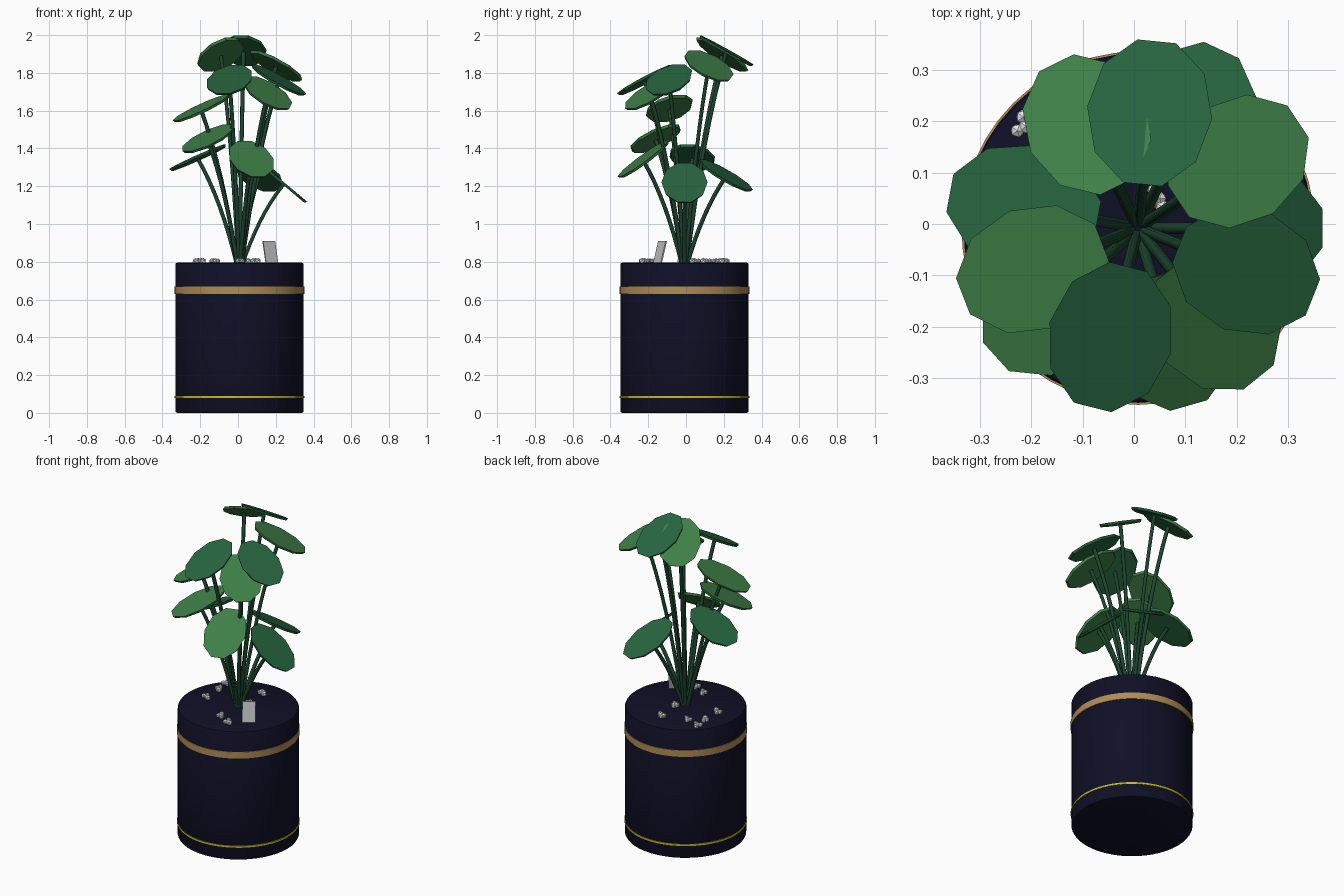
import bpy, bmesh, math, random
from mathutils import Matrix, Vector

cube = bpy.data.objects.get("Cube")
if cube:
    bpy.data.objects.remove(cube, do_unlink=True)
random.seed(4)
CX, CY, R, TOP = 0.008, -0.008, 0.34, 0.795


def material(name, rgb):
    m = bpy.data.materials.new(name)
    m.use_nodes = True
    m.diffuse_color = (*rgb, 1)
    m.node_tree.nodes["Principled BSDF"].inputs["Base Color"].default_value = (*rgb, 1)
    return m


navy = material("navy_glaze", (0.005, 0.005, 0.02))
gold = material("gold_band", (0.43, 0.26, 0.09))
yellow = material("yellow_line", (0.6, 0.5, 0.02))
light_leaf = material("light_green", (0.047, 0.21, 0.062))
deep_leaf = material("deep_green", (0.02, 0.13, 0.05))
stem_green = material("stem_green", (0.012, 0.06, 0.028))
white = material("pebble_white", (0.78, 0.78, 0.78))
grey = material("label_grey", (0.5, 0.5, 0.51))


def add_object(name, bm, mat, smooth=False):
    mesh = bpy.data.meshes.new(name)
    bmesh.ops.recalc_face_normals(bm, faces=bm.faces)
    bm.to_mesh(mesh)
    bm.free()
    mesh.materials.append(mat)
    obj = bpy.data.objects.new(name, mesh)
    bpy.context.collection.objects.link(obj)
    if smooth:
        bpy.ops.object.select_all(action="DESELECT")
        obj.select_set(True)
        bpy.context.view_layer.objects.active = obj
        bpy.ops.object.shade_smooth_by_angle(angle=math.radians(35))
    return obj


def lathe(name, profile, mat, closed=False):
    """Spin a (radius, height) profile around the pot axis."""
    bm = bmesh.new()
    verts = [bm.verts.new((CX + r, CY, z)) for r, z in profile]
    pairs = list(zip(verts, verts[1:]))
    if closed:
        pairs.append((verts[-1], verts[0]))
    edges = [bm.edges.new(p) for p in pairs]
    bmesh.ops.spin(bm, geom=verts + edges, cent=(CX, CY, 0), axis=(0, 0, 1),
                   angle=math.tau, steps=48)
    bmesh.ops.remove_doubles(bm, verts=bm.verts, dist=1e-5)
    return add_object(name, bm, mat, smooth=True)


# Pot with softened rims
b = 0.01
lathe("pot", [(0, 0), (R - b, 0), (R - b / 3, b / 3), (R, b), (R, TOP - b),
              (R - b / 3, TOP - b / 3), (R - b, TOP), (0, TOP)], navy)


# Raised decorative rings
def ring(name, low, high, depth, mat):
    lathe(name, [(R - 0.01, low), (R + depth, low), (R + depth, high), (R - 0.01, high)],
          mat, closed=True)


ring("wide_gold_ring", 0.63, 0.67, 0.004, gold)
ring("thin_yellow_ring", 0.079, 0.09, 0.004, yellow)


# Leaves: thin ten-sided ovals sloping away from the plant centre
def leaf(name, centre, tilt, mat):
    az = math.atan2(centre.y - CY, centre.x - CX)
    bm = bmesh.new()
    bmesh.ops.create_cone(bm, cap_ends=True, segments=10, radius1=0.95, radius2=1, depth=1)
    bm.transform(Matrix.Translation(centre) @ Matrix.Rotation(az, 4, "Z")
                 @ Matrix.Rotation(math.radians(tilt), 4, "Y")
                 @ Matrix.Diagonal((0.168, 0.122, 0.014, 1)))
    add_object(name, bm, mat)


# Stems: thin tubes curving outward from a tight base
def stem(name, centre):
    out = Vector((centre.x - CX, centre.y - CY, 0))
    start = Vector((CX, CY, TOP - 0.02)) + out.normalized() * 0.012
    bend = start + out * 0.38 + Vector((0, 0, (centre.z - start.z) * 0.62))
    curve = bpy.data.curves.new(name, "CURVE")
    curve.dimensions = "3D"
    curve.bevel_depth = 0.011
    curve.bevel_resolution = 1
    curve.use_fill_caps = True
    line = curve.splines.new("POLY")
    steps = 8
    line.points.add(steps)
    for i, point in enumerate(line.points):
        t = i / steps
        p = start * (1 - t) ** 2 + bend * 2 * t * (1 - t) + centre * t ** 2
        point.co = (*p, 1)
    curve.materials.append(stem_green)
    obj = bpy.data.objects.new(name, curve)
    bpy.context.collection.objects.link(obj)


# Foliage layout: x, y, z, slope, colour
foliage = [
    (0.03, 0.213, 1.915, 29, deep_leaf), (-0.09, 0.19, 1.895, 33, light_leaf),
    (0.2, 0.12, 1.835, 29, light_leaf), (0.215, -0.09, 1.76, 29, deep_leaf),
    (-0.045, -0.217, 1.76, 28, deep_leaf), (0.155, -0.19, 1.69, 32, light_leaf),
    (-0.195, -0.087, 1.61, 25, light_leaf), (-0.16, -0.16, 1.45, 26, light_leaf),
    (-0.212, 0.033, 1.35, 24, deep_leaf), (0.07, -0.225, 1.34, 36, light_leaf),
    (0.24, -0.008, 1.215, 40, deep_leaf), (0.11, 0.21, 1.255, 30, deep_leaf),
]
for n, (x, y, z, tilt, mat) in enumerate(foliage, 1):
    c = Vector((x, y, z))
    leaf(f"leaf_{n}", c, tilt, mat)
    stem(f"stem_{n}", c - Vector((0, 0, 0.006)))

# Small clusters of white pebbles on the soil
spots = [(-0.2, -0.02), (-0.2, 0.11), (0.03, 0.205), (0.015, -0.18), (0.09, -0.22),
         (-0.12, 0.16), (-0.21, 0.19), (0.05, 0.05)]
for n, (x, y) in enumerate(spots, 1):
    bm = bmesh.new()
    for k in range(4):
        a = k * math.tau / 4 + random.random()
        d = 0.019 * (k > 0)
        place = Matrix.Translation((x + d * math.cos(a), y + d * math.sin(a), TOP + 0.009))
        bmesh.ops.create_icosphere(bm, subdivisions=1, radius=random.uniform(0.013, 0.018),
                                   matrix=place)
    add_object(f"pebbles_{n}", bm, white)

# Leaning plant label
bm = bmesh.new()
bmesh.ops.create_cube(bm, size=1)
bm.transform(Matrix.Translation((0.172, -0.139, 0.845)) @ Matrix.Rotation(math.radians(32), 4, "Z")
             @ Matrix.Rotation(math.radians(-15), 4, "X")
             @ Matrix.Diagonal((0.075, 0.008, 0.135, 1)))
add_object("plant_label", bm, grey)
